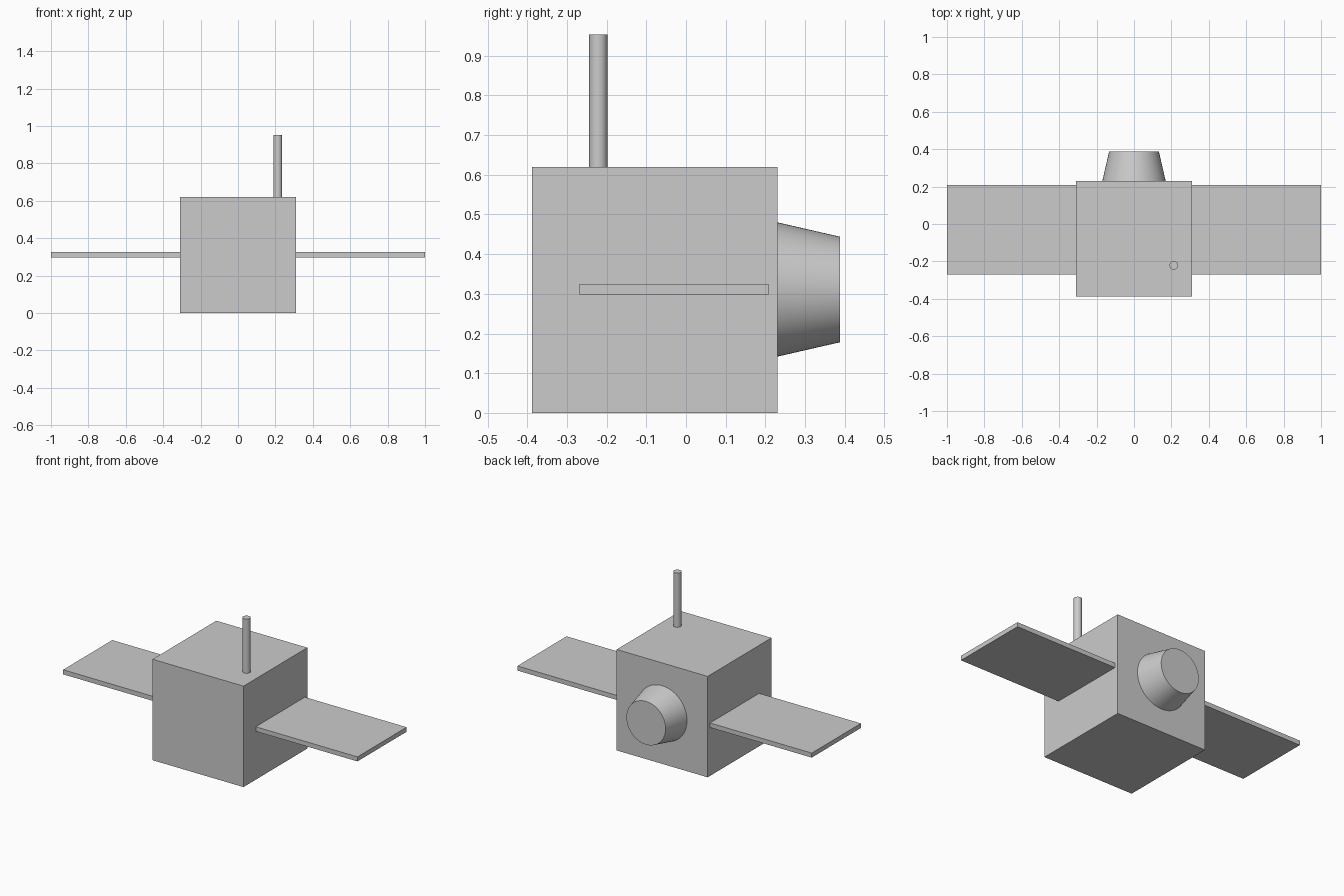
import bpy, math

if "Cube" in bpy.data.objects:
    bpy.data.objects.remove(bpy.data.objects["Cube"])


def box(name, lo, hi):
    mid = [(a + b) / 2 for a, b in zip(lo, hi)]
    bpy.ops.mesh.primitive_cube_add(size=1, location=mid)
    ob = bpy.context.object
    ob.name = name
    ob.scale = [b - a for a, b in zip(lo, hi)]
    bpy.ops.object.transform_apply(location=False, rotation=False, scale=True)
    return ob


def round_part(name, r1, r2, depth, loc, rot=(0, 0, 0), sides=48):
    bpy.ops.mesh.primitive_cone_add(vertices=sides, radius1=r1, radius2=r2,
                                    depth=depth, location=loc, rotation=rot)
    ob = bpy.context.object
    ob.name = name
    bpy.ops.object.shade_smooth_by_angle(angle=math.radians(30))
    return ob


# Cube body
box("body", (-0.309, -0.388, 0), (0.309, 0.231, 0.62))

# Solar panels on both sides
for name, x0, x1 in (("left_panel", -1.0, -0.309), ("right_panel", 0.309, 1.0)):
    box(name, (x0, -0.269, 0.297), (x1, 0.208, 0.325))

# Tapered nozzle on the back, narrowing towards +y
round_part("nozzle", 0.169, 0.133, 0.157, (0, 0.3095, 0.311),
           (-math.pi / 2, 0, 0), 64)

# Antenna rod on the top
round_part("antenna", 0.023, 0.023, 0.333, (0.213, -0.221, 0.7865), sides=32)
